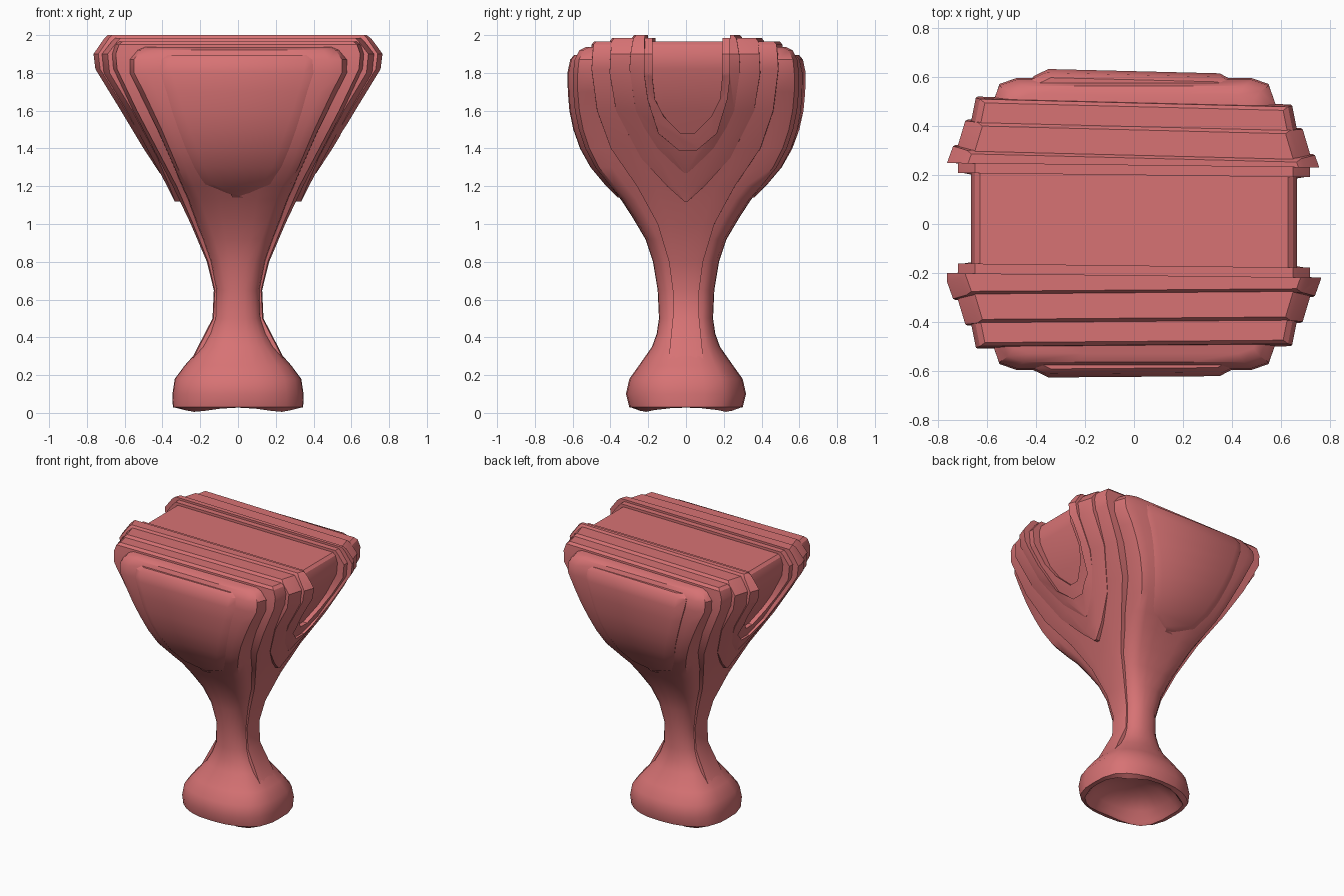
import bpy, bmesh, math

cube = bpy.data.objects.get("Cube")
if cube:
    bpy.data.objects.remove(cube, do_unlink=True)

# Single coral colour
coral = bpy.data.materials.new("coral_red")
coral.use_nodes = True
colour = (0.68, 0.17, 0.175, 1)
coral.diffuse_color = colour
coral.node_tree.nodes["Principled BSDF"].inputs["Base Color"].default_value = colour


def mirrored(quadrant):
    """Close a quadrant of (x, y) points into a full ring."""
    ring = list(quadrant)
    ring += [(-x, y) for x, y in reversed(quadrant)]
    ring += [(-x, -y) for x, y in quadrant]
    ring += [(x, -y) for x, y in reversed(quadrant)]
    return ring


def loft(name, rings):
    """Skin closed rings of (x, y, z) points and cap both ends."""
    bm = bmesh.new()
    loops = [[bm.verts.new(p) for p in ring] for ring in rings]
    n = len(loops[0])
    for a, b in zip(loops, loops[1:]):
        for i in range(n):
            j = (i + 1) % n
            bm.faces.new((a[i], a[j], b[j], b[i]))
    bm.faces.new(loops[0][::-1])
    bm.faces.new(loops[-1])
    bmesh.ops.remove_doubles(bm, verts=bm.verts, dist=0.0005)
    bmesh.ops.recalc_face_normals(bm, faces=bm.faces)
    mesh = bpy.data.meshes.new(name)
    bm.to_mesh(mesh)
    bm.free()
    mesh.materials.append(coral)
    obj = bpy.data.objects.new(name, mesh)
    bpy.context.collection.objects.link(obj)
    return obj


def select(obj):
    bpy.ops.object.select_all(action='DESELECT')
    obj.select_set(True)
    bpy.context.view_layer.objects.active = obj


def smooth(obj, angle=28):
    select(obj)
    bpy.ops.object.shade_smooth_by_angle(angle=math.radians(angle))


def lean(x, y, z):
    """Slight skew of the rear tiers."""
    rear = max(0, min(1, (z - 1.1) / 0.5))
    return (x, y - (0.025 if y > 0 else -0.008) * x * rear, z)


def tier(name, rows, draft, bevel):
    """Terraced slab from (z, half width, half depth) rows, with drafted ends."""
    rings = []
    for z, x, y in rows:
        b = min(bevel, y * 0.4)
        quad = [(x, y - b), (x - draft * b / bevel, y)]
        rings.append([lean(px, py, z) for px, py in mirrored(quad)])
    return loft(name, rings)


def cut_channel(obj, half, tip):
    """Cut a U shaped groove with a pointed bottom through the slab along x."""
    side = [(half, 2.2), (half, 1.78), (half * 0.93, 1.66),
            (half * 0.68, tip + 0.1), (half * 0.2, tip + 0.01)]
    outline = side + [(-y, z) for y, z in reversed(side)]
    cutter = loft("channel_cutter",
                  [[(x, y + 0.015 - 0.012 * x, z) for y, z in outline] for x in (-1, 1)])
    cutter.hide_render = True
    mod = obj.modifiers.new("channel", 'BOOLEAN')
    mod.operation = 'DIFFERENCE'
    mod.solver = 'EXACT'
    mod.object = cutter
    select(obj)
    bpy.ops.object.modifier_apply(modifier=mod.name)
    bpy.data.objects.remove(cutter, do_unlink=True)


# Widest rim tier, split by the channel
rim = tier("rim_tier", [
    (1.27, .415, .01), (1.4, .5, .17), (1.6, .62, .27), (1.82, .755, .305),
    (1.9, .765, .30), (1.98, .71, .285), (2.0, .69, .27)], 0.025, 0.07)
cut_channel(rim, 0.225, 1.38)
smooth(rim)

# Second tier, forming the inner lip of the channel
second = tier("second_tier", [
    (1.12, .335, .01), (1.2, .375, .1), (1.35, .455, .24), (1.6, .59, .375),
    (1.8, .71, .41), (1.9, .72, .405), (1.965, .67, .40), (1.985, .65, .385)], 0.03, 0.1)
cut_channel(second, 0.185, 1.47)
smooth(second)

# Third tier: channel floor on top, tapering into ridges along the stem
smooth(tier("third_tier_and_stem_ridge", [
    (.22, .3, .1), (.3, .238, .09), (.5, .135, .07), (.65, .128, .07), (.8, .165, .09),
    (1.0, .25, .15), (1.2, .345, .26), (1.4, .45, .4), (1.6, .555, .475),
    (1.82, .66, .505), (1.9, .667, .5), (1.95, .65, .495), (1.967, .63, .48)], 0.02, 0.1))

# Raised front and back panels
smooth(tier("front_and_back_panel", [
    (1.14, .03, .36), (1.165, .1, .385), (1.21, .19, .43), (1.3, .24, .505), (1.4, .28, .56),
    (1.5, .315, .595), (1.6, .35, .615), (1.7, .38, .623), (1.8, .41, .625),
    (1.87, .42, .61), (1.895, .4, .59)], 0.06, 0.03))

# Body: boxy bowl on top, rounded stem and foot with a hollow underside
bowl_section = [(1, 0), (1, .45), (.99, .82), (.94, .96), (.82, 1), (.4, 1), (0, 1)]
foot_section = [(1, 0), (.99, .3), (.9, .62), (.74, .78), (.55, .9), (.3, .98), (0, 1)]
body_rows = [
    (.17, .04, .04), (.15, .17, .15), (.09, .26, .23), (.02, .3, .255),
    (.003, .315, .27), (.03, .345, .3), (.1, .347, .318), (.18, .335, .3), (.25, .283, .25),
    (.35, .195, .18), (.42, .155, .155), (.5, .126, .143), (.65, .12, .15), (.8, .15, .175),
    (.92, .193, .215), (1.03, .235, .28), (1.13, .27, .345), (1.2, .3, .405), (1.3, .34, .48),
    (1.4, .385, .533), (1.5, .43, .567), (1.6, .48, .588), (1.7, .53, .597),
    (1.8, .585, .597), (1.87, .587, .59), (1.92, .55, .565), (1.937, .52, .53)]
rings = []
for z, x, y in body_rows:
    t = max(0, min(1, (z - 0.7) / 0.6))
    quad = [(x * (f[0] + (b[0] - f[0]) * t), y * (f[1] + (b[1] - f[1]) * t))
            for f, b in zip(foot_section, bowl_section)]
    # Scalloped rim: lowest at the four corners
    rings.append([(px, py, z + (0.025 * abs(math.cos(2 * math.atan2(py, px)))
                                if z < 0.025 else 0))
                  for px, py in mirrored(quad)])
smooth(loft("bowl_stem_and_foot", rings), 35)
